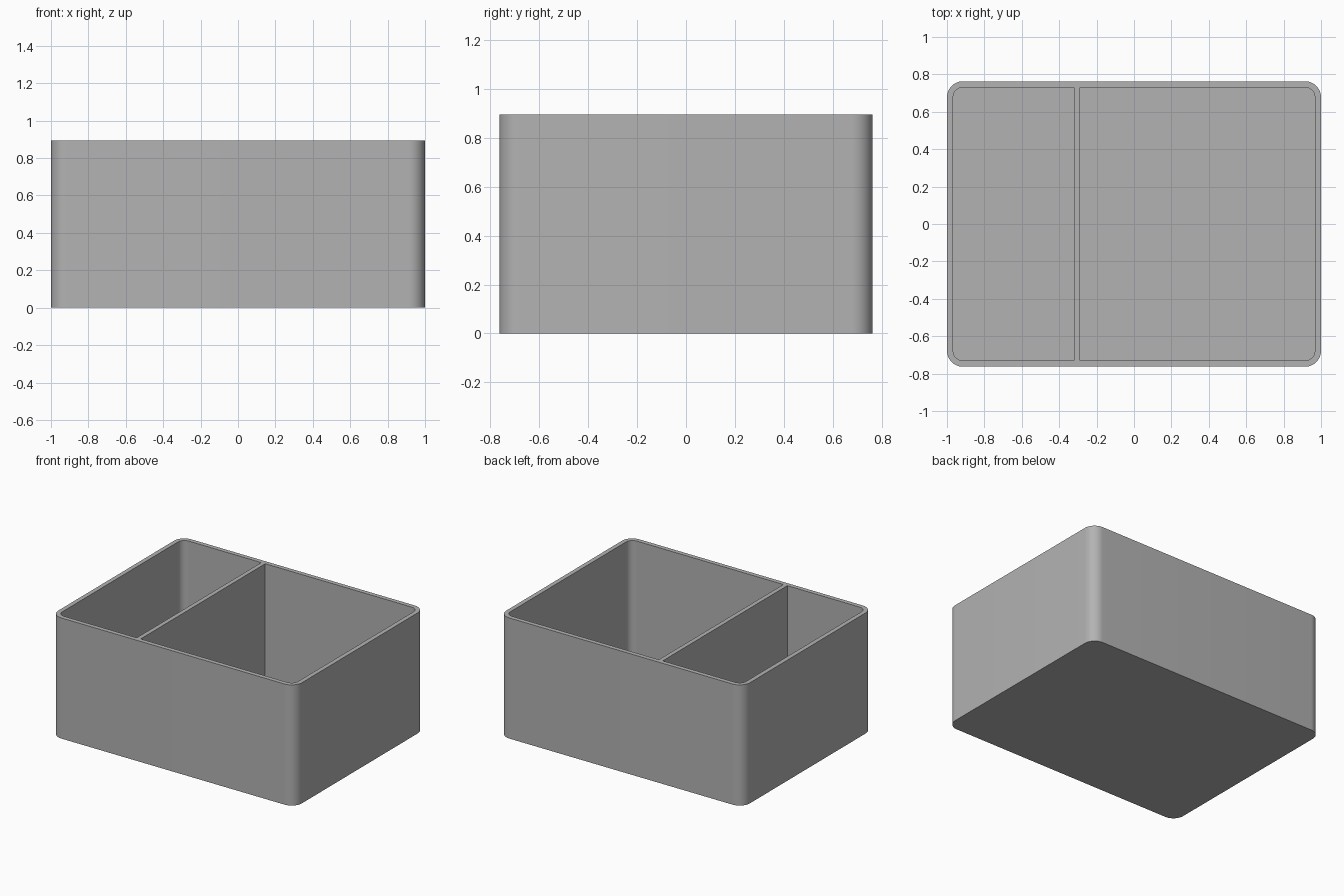
import bpy, bmesh
from math import sin, cos, pi

W, D, H = 2.0, 1.526, 0.895      # overall size
WALL, RADIUS = 0.033, 0.085
DIV_X0, DIV_X1 = -0.32, -0.288   # divider faces

cube = bpy.data.objects.get("Cube")
if cube:
    bpy.data.objects.remove(cube, do_unlink=True)

grey = bpy.data.materials.new("plain grey")
grey.use_nodes = True
colour = (0.45, 0.45, 0.45, 1)
grey.diffuse_color = colour
grey.node_tree.nodes["Principled BSDF"].inputs["Base Color"].default_value = colour


def rounded_prism(name, x0, x1, z0, z1, half_y, r_left, r_right, steps=12):
    """Upright block with separate corner radii at its -x and +x ends."""
    bm = bmesh.new()
    corners = [(x1, 1, r_right, 0), (x0, 1, r_left, 1),
               (x0, -1, r_left, 2), (x1, -1, r_right, 3)]
    ring = []
    for x, sy, r, quarter in corners:
        cx = x - r if quarter in (0, 3) else x + r
        cy = sy * (half_y - r)
        for i in range(steps + 1 if r else 1):
            a = (quarter + i / steps) * pi / 2
            ring.append(bm.verts.new((cx + r * cos(a), cy + r * sin(a), z0)))
    base = bm.faces.new(ring)
    top = bmesh.ops.extrude_face_region(bm, geom=[base])["geom"]
    bmesh.ops.translate(bm, vec=(0, 0, z1 - z0),
                        verts=[v for v in top if isinstance(v, bmesh.types.BMVert)])
    bmesh.ops.recalc_face_normals(bm, faces=bm.faces)
    mesh = bpy.data.meshes.new(name)
    bm.to_mesh(mesh)
    bm.free()
    mesh.materials.append(grey)
    obj = bpy.data.objects.new(name, mesh)
    bpy.context.collection.objects.link(obj)
    return obj


# Outer block
box = rounded_prism("divided_box", -W / 2, W / 2, 0, H, D / 2, RADIUS, RADIUS)

# Two compartments, rounded only where they meet the outer corners
inner_x, inner_y, inner_r = W / 2 - WALL, D / 2 - WALL, RADIUS - WALL
cutters = [
    rounded_prism("small_compartment", -inner_x, DIV_X0, WALL, H + 0.1, inner_y, inner_r, 0),
    rounded_prism("large_compartment", DIV_X1, inner_x, WALL, H + 0.1, inner_y, 0, inner_r),
]
bpy.ops.object.select_all(action='DESELECT')
bpy.context.view_layer.objects.active = box
box.select_set(True)
for cutter in cutters:
    cutter.hide_render = True
    mod = box.modifiers.new(cutter.name, 'BOOLEAN')
    mod.operation = 'DIFFERENCE'
    mod.solver = 'EXACT'
    mod.object = cutter
    bpy.ops.object.modifier_apply(modifier=mod.name)
    bpy.data.objects.remove(cutter, do_unlink=True)

# Smooth rounded corners, crisp rims
bpy.ops.object.shade_smooth_by_angle(angle=pi / 6)
